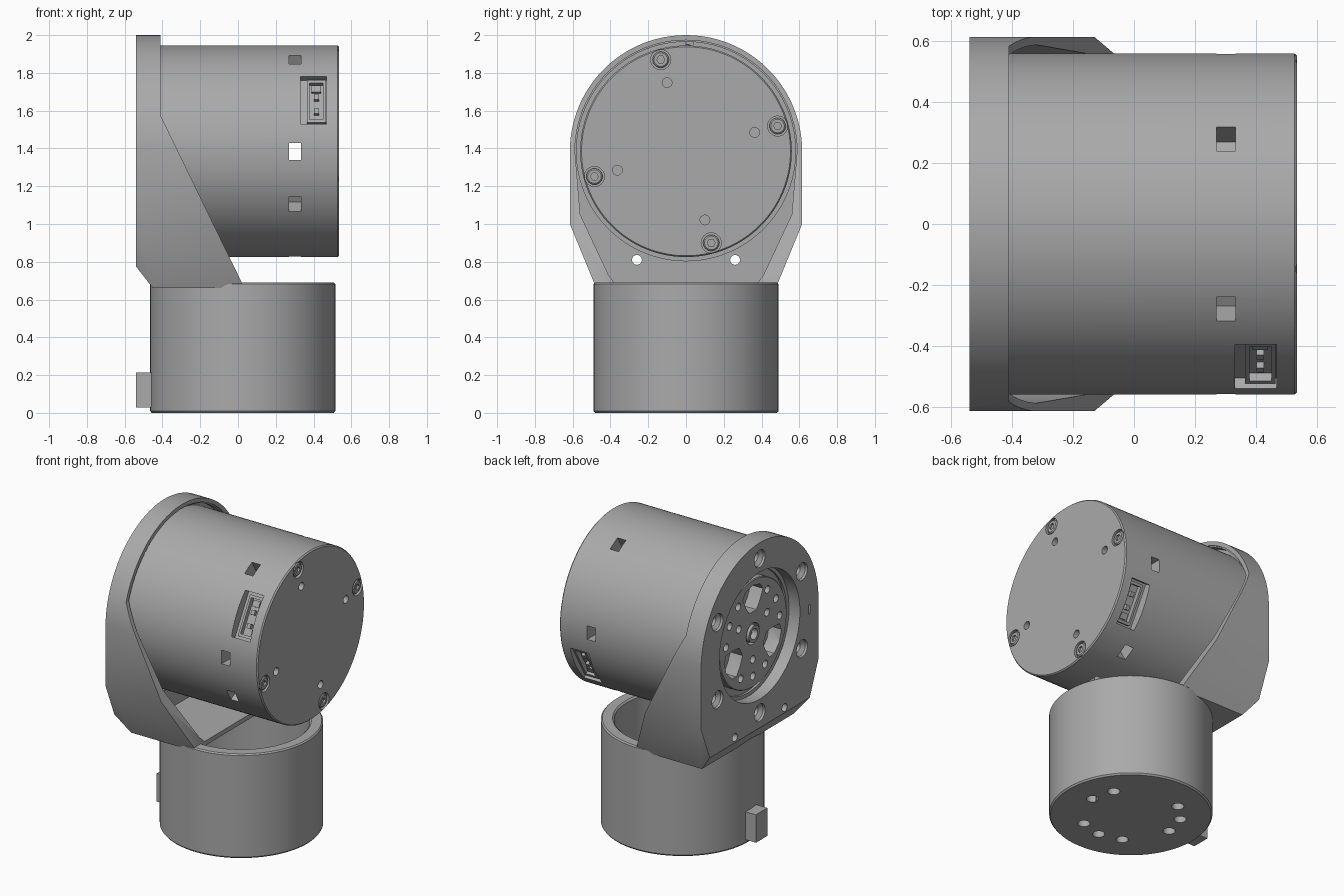
import bpy, bmesh
from math import sin, cos, pi, radians
from mathutils import Matrix

if "Cube" in bpy.data.objects:
    bpy.data.objects.remove(bpy.data.objects["Cube"])

grey = bpy.data.materials.new("machined_grey")
grey.use_nodes = True
shade = (0.4, 0.4, 0.4, 1)
grey.diffuse_color = shade
grey.node_tree.nodes["Principled BSDF"].inputs["Base Color"].default_value = shade

AXIS_Z = 1.385      # height of the motor axis
MAP = {"x": lambda a, b, h: (h, a, b),
       "y": lambda a, b, h: (a, h, b),
       "z": lambda a, b, h: (a, b, h)}


def finish(name, bm):
    bmesh.ops.recalc_face_normals(bm, faces=bm.faces)
    mesh = bpy.data.meshes.new(name)
    bm.to_mesh(mesh)
    bm.free()
    mesh.materials.append(grey)
    ob = bpy.data.objects.new(name, mesh)
    bpy.context.collection.objects.link(ob)
    return ob


def prism(name, pts, h0, h1, axis="x"):
    """Extrude a flat outline between two heights along an axis."""
    bm = bmesh.new()
    rings = [[bm.verts.new(MAP[axis](a, b, h)) for a, b in pts] for h in (h0, h1)]
    n = len(pts)
    for ring in rings:
        bm.faces.new(ring)
    for i in range(n):
        j = (i + 1) % n
        bm.faces.new((rings[0][i], rings[0][j], rings[1][j], rings[1][i]))
    return finish(name, bm)


def lathe(name, profile, axis, a0, b0, n=96):
    """Turn a closed (radius, height) profile around an axis."""
    bm = bmesh.new()
    rings = []
    for r, h in profile:
        count = n if r > 0 else 1
        rings.append([bm.verts.new(MAP[axis](a0 + r * cos(2 * pi * i / n),
                                             b0 + r * sin(2 * pi * i / n), h))
                      for i in range(count)])
    for lo, hi in zip(rings, rings[1:]):
        for i in range(n):
            j = (i + 1) % n
            face = [lo[i % len(lo)], lo[j % len(lo)], hi[j % len(hi)], hi[i % len(hi)]]
            bm.faces.new(list(dict.fromkeys(face)))
    return finish(name, bm)


def rod(name, r, h0, h1, axis, a0, b0, n=24):
    return lathe(name, [(0, h0), (r, h0), (r, h1), (0, h1)], axis, a0, b0, n)


def box(name, size, matrix):
    bm = bmesh.new()
    bmesh.ops.create_cube(bm, size=1, matrix=matrix @ Matrix.Diagonal((*size, 1)))
    return finish(name, bm)


def radial(deg, x, r):
    """Frame on the motor wall: local -y points outward, 0 degrees is the front."""
    return (Matrix.Translation((0, 0, AXIS_Z)) @ Matrix.Rotation(radians(-deg), 4, "X")
            @ Matrix.Translation((x, -r, 0)))


def polar(r, deg):
    return r * cos(radians(deg)), AXIS_Z + r * sin(radians(deg))


def cut(target, *cutters):
    for c in cutters:
        mod = target.modifiers.new("cut", "BOOLEAN")
        mod.operation, mod.solver, mod.object = "DIFFERENCE", "EXACT", c
        bpy.context.view_layer.objects.active = target
        bpy.ops.object.modifier_apply(modifier=mod.name)
        bpy.data.objects.remove(c)


def arch(r, lower):
    """Half circle over the motor axis, closed below by mirrored points."""
    top = [polar(r, 180 * i / 48) for i in range(49)]
    return top + [(-y, z) for y, z in lower] + lower[::-1]


# Base cup with three groups of mounting holes in its floor
cup = lathe("base_cup", [(0, 0), (.482, 0), (.49, .01), (.49, .682), (.482, .69),
                         (.42, .69), (.41, .68), (.41, .06), (0, .06)], "z", .025, 0)
for group in (30, 150, 270):
    for step in (-30, 0, 30):
        a = radians(group + step)
        cut(cup, rod("hole", .037, -.1, .2, "z", .025 + .3 * cos(a), .3 * sin(a)))
box("rear_tab", (.1, .12, .185), Matrix.Translation((-.49, -.02, .122)))

# Angled bracket: outline, side profile cuts, hollow and bores
bracket = prism("bracket", arch(.615, [(.615, 1.0), (.475, .66)]), -.54, .02)
cut(bracket,
    prism("slope", [(-.41, 2.1), (-.41, 1.575), (.02, .69), (.2, .69), (.2, 2.1)], -1, 1, "y"),
    prism("chamfer", [(-.6, .852), (-.40, .596), (-.6, .596)], -1, 1, "y"),
    prism("hollow", arch(.588, [(.56, 1.05), (.41, .73), (.38, .69)]), -.42, .3),
    rod("seat", .58, -.46, -.3, "x", 0, AXIS_Z, 96),
    rod("bore", .42, -.7, -.3, "x", 0, AXIS_Z, 96))
for k in range(6):
    cut(bracket, lathe("screw_hole", [(0, -.56), (.06, -.56), (.055, -.525), (.032, -.505),
                                      (.032, -.4), (0, -.4)],
                       "x", *polar(.51, 30 + 60 * k), 24))
for y in (-.26, .26):
    cut(bracket, rod("pin_hole", .026, -.7, .1, "x", y, .81))
cut(bracket, box("slot", (.06, .025, .06), Matrix.Translation((-.54, -.52, 1.36))))

# Motor housing with stepped output disc at its rear end
motor = lathe("motor_housing", [(0, -.49), (.35, -.49), (.355, -.485), (.355, -.44), (.40, -.44),
                                (.40, -.455), (.56, -.455), (.56, .527), (.553, .535), (0, .535)],
              "x", 0, AXIS_Z, 128)
for k in (90, 210, 330):
    wedge = [polar(.15, k - 14), polar(.2, k - 20), polar(.28, k - 22), polar(.31, k - 14),
             polar(.32, k), polar(.31, k + 14), polar(.28, k + 22), polar(.2, k + 20),
             polar(.15, k + 14)]
    cut(motor, prism("window", wedge, -.6, -.4))
    for step, r in ((-27, .28), (0, .28), (27, .28), (0, .17)):
        cut(motor, rod("disc_hole", .025, -.6, -.44, "x", *polar(r, k + 60 + step), 16))
cut(motor, rod("hub_hole", .07, -.6, -.46, "x", 0, AXIS_Z, 32))
lathe("hub_ring", [(.055, -.5), (.055, -.44), (.035, -.44), (.035, -.5), (.055, -.5)],
      "x", 0, AXIS_Z, 32)

# Vent slots around the housing; the front and back pair meet
cut(motor, box("slot", (.062, 1.3, .09), radial(0, .302, 0)))
for deg in (60, 120, 240, 270, 330):
    cut(motor, box("slot", (.062, .2, .09), radial(deg, .302, .56)))

# Two opposite sockets with frame, block and pins
for deg, side in ((30, "front"), (210, "back")):
    cut(motor, box("pocket", (.137, .2, .29), radial(deg, .4, .60)))
    shell = box(side + "_socket", (.1, .05, .26), radial(deg, .415, .505))
    cut(shell, box("cavity", (.072, .05, .225), radial(deg, .415, .52)))
    for z in (-.055, .03):
        box(side + "_socket_pin", (.025, .025, .03), radial(deg, .415, .505 + .005) @
            Matrix.Translation((0, 0, z)))
    box(side + "_socket_key", (.05, .02, .04), radial(deg, .415, .505) @
        Matrix.Translation((0, 0, .085)))

# End cap screws and small holes
for k in range(4):
    deg = 15.4 + 90 * k
    spot = polar(.503, deg)
    cut(motor, rod("screw_seat", .053, .515, .6, "x", *spot),
        rod("cap_hole", .026, .49, .6, "x", *polar(.377, deg), 16))
    screw = lathe("cap_screw", [(0, .51), (.043, .51), (.043, .527), (.036, .533), (0, .533)],
                  "x", *spot, 24)
    cut(screw, rod("hex", .021, .52, .6, "x", *spot, 6))

# Smooth round walls, keep edges crisp
for ob in bpy.context.scene.objects:
    if ob.type == "MESH":
        bpy.ops.object.select_all(action="DESELECT")
        ob.select_set(True)
        bpy.context.view_layer.objects.active = ob
        bpy.ops.object.shade_smooth_by_angle(angle=radians(30))
